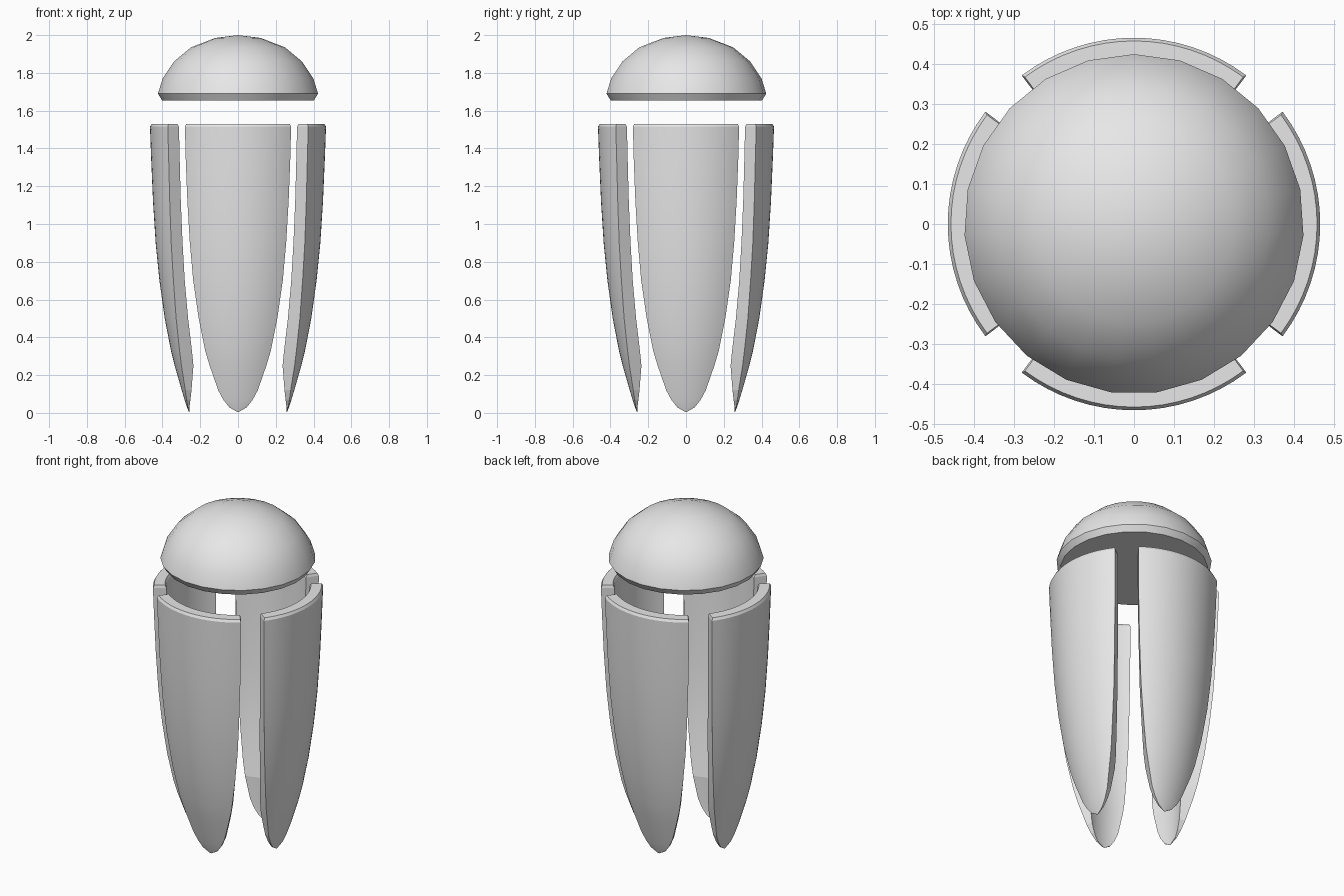
import bpy, bmesh, math
from mathutils import Matrix, Vector

cube = bpy.data.objects.get("Cube")
if cube:
    bpy.data.objects.remove(cube)

grey = bpy.data.materials.new("light_grey")
grey.use_nodes = True
colour = (0.8, 0.8, 0.8, 1)
grey.diffuse_color = colour
grey.node_tree.nodes["Principled BSDF"].inputs["Base Color"].default_value = colour


def finish(bm, name, angle):
    """Turn a bmesh into a smooth shaded object that keeps its sharp edges."""
    bmesh.ops.remove_doubles(bm, verts=bm.verts, dist=0.0005)
    bmesh.ops.recalc_face_normals(bm, faces=bm.faces)
    mesh = bpy.data.meshes.new(name)
    bm.to_mesh(mesh)
    bm.free()
    mesh.materials.append(grey)
    obj = bpy.data.objects.new(name, mesh)
    bpy.context.collection.objects.link(obj)
    bpy.ops.object.select_all(action="DESELECT")
    obj.select_set(True)
    bpy.context.view_layer.objects.active = obj
    bpy.ops.object.shade_smooth_by_angle(angle=math.radians(angle))
    return obj


# Domed cap: a profile spun around z, closed by a flat underside
dome_profile = [(0, 2.0), (0.12, 1.985), (0.25, 1.935), (0.34, 1.86),
                (0.4, 1.77), (0.425, 1.69), (0.403, 1.655), (0, 1.655)]
bm = bmesh.new()
ring = [bm.verts.new((0, r, z)) for r, z in dome_profile]
edges = [bm.edges.new(pair) for pair in zip(ring, ring[1:])]
bmesh.ops.spin(bm, geom=ring + edges, cent=(0, 0, 0), axis=(0, 0, 1),
               angle=math.tau, steps=23, use_merge=True)
finish(bm, "dome_cap", 30)

# Petal rows: height, outer radius, inner radius, half width
rows = [(0.005, 0.26, 0.258, 0.004), (0.03, 0.27, 0.261, 0.047),
        (0.07, 0.283, 0.262, 0.078), (0.12, 0.298, 0.263, 0.105),
        (0.25, 0.335, 0.264, 0.15), (0.33, 0.355, 0.28, 0.174),
        (0.5, 0.388, 0.313, 0.208), (0.7, 0.416, 0.343, 0.237),
        (0.9, 0.436, 0.362, 0.255), (1.12, 0.45, 0.377, 0.268),
        (1.35, 0.46, 0.387, 0.277), (1.515, 0.466, 0.392, 0.281),
        (1.53, 0.458, 0.4, 0.273)]
SEGMENTS = 16


def make_petal(name, turn):
    """Tapered curved shell: each row is a closed loop of outer and inner arcs."""
    bm = bmesh.new()
    loops = []
    for z, outer, inner, half_width in rows:
        spread = math.asin(half_width / outer)
        angles = [spread * (2 * i / SEGMENTS - 1) for i in range(SEGMENTS + 1)]
        points = [(outer, a) for a in angles] + [(inner, a) for a in reversed(angles)]
        loops.append([bm.verts.new((r * math.cos(a), r * math.sin(a), z))
                      for r, a in points])
    count = len(loops[0])
    for low, high in zip(loops, loops[1:]):
        for i in range(count):
            j = (i + 1) % count
            bm.faces.new((low[i], low[j], high[j], high[i]))
    # Strips of quads close the top rim and the tip
    for loop in (loops[0], loops[-1]):
        for i in range(SEGMENTS):
            bm.faces.new((loop[i], loop[i + 1], loop[-2 - i], loop[-1 - i]))
    bmesh.ops.rotate(bm, verts=bm.verts, cent=Vector(),
                     matrix=Matrix.Rotation(turn, 3, "Z"))
    return finish(bm, name, 10)


for i, side in enumerate(("left", "back", "right", "front")):
    make_petal(side + "_petal", i * math.pi / 2)
